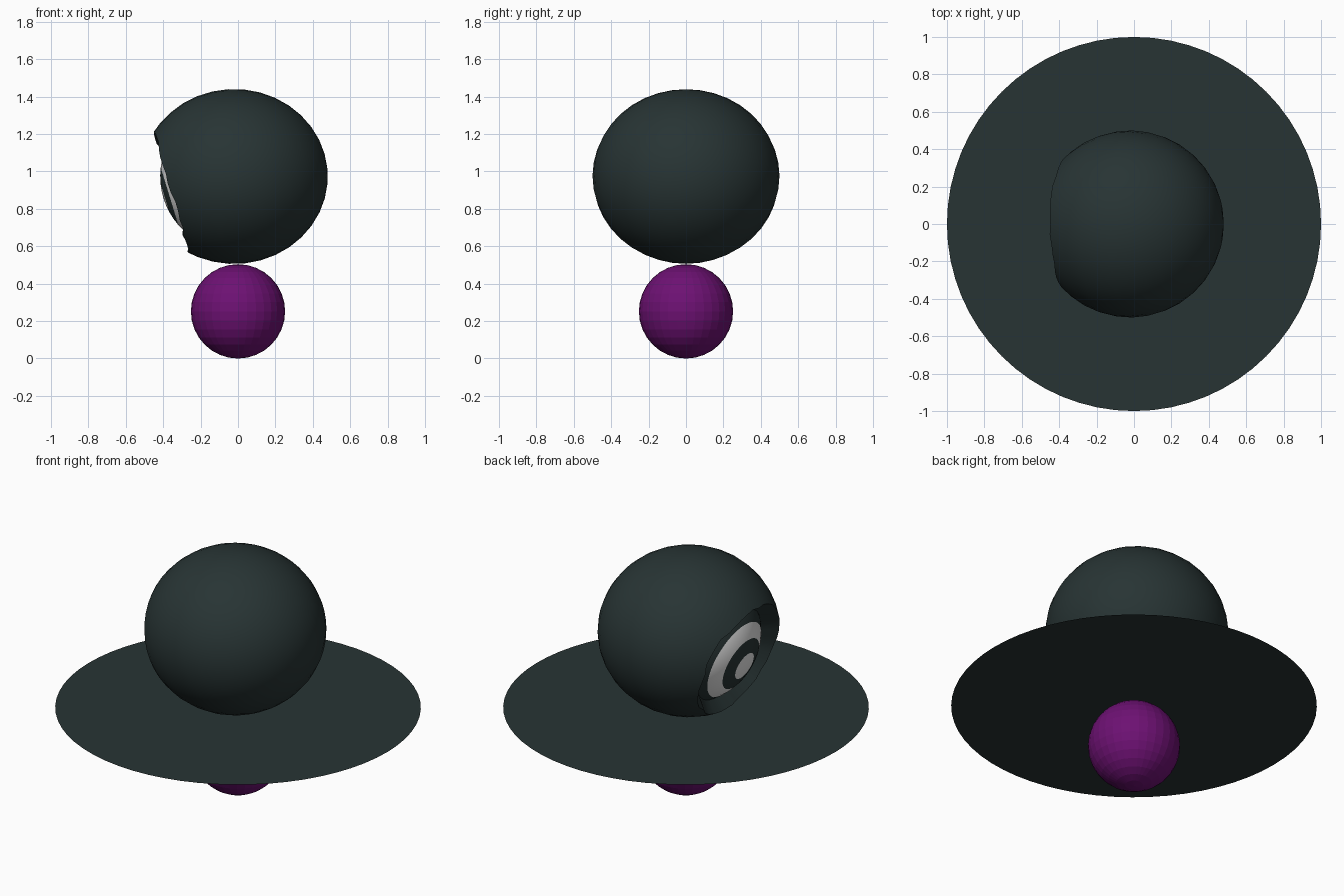
import bpy, bmesh, math, random
from mathutils import Vector, Matrix

if "Cube" in bpy.data.objects:
    bpy.data.objects.remove(bpy.data.objects["Cube"])

random.seed(4)


def material(name, rgb):
    m = bpy.data.materials.new(name)
    m.diffuse_color = (*rgb, 1)
    m.use_nodes = True
    m.node_tree.nodes["Principled BSDF"].inputs["Base Color"].default_value = m.diffuse_color
    return m


DARK = material("dark slate", (0.0205, 0.034, 0.034))
PURPLE = material("purple", (0.153, 0.0055, 0.171))
WHITE = material("white", (0.8, 0.8, 0.8))


def add(name, bm, mats, smooth=False):
    bmesh.ops.recalc_face_normals(bm, faces=bm.faces[:])
    me = bpy.data.meshes.new(name)
    bm.to_mesh(me)
    bm.free()
    for m in mats:
        me.materials.append(m)
    ob = bpy.data.objects.new(name, me)
    bpy.context.collection.objects.link(ob)
    if smooth:
        bpy.context.view_layer.objects.active = ob
        ob.select_set(True)
        bpy.ops.object.shade_smooth_by_angle(angle=math.radians(35))
        ob.select_set(False)
    return ob


def spin(profile, segs, jitter=None):
    """Revolve (radius, angle from +z in degrees) points; ring materials come third."""
    bm = bmesh.new()
    rings = []
    for k, (r, a, _) in enumerate(profile):
        if a < 0.01 or a > 179.99:
            rings.append([bm.verts.new((0, 0, r if a < 1 else -r))] * segs)
            continue
        ring = []
        for i in range(segs):
            t = 2 * math.pi * i / segs
            b = math.radians(a + (random.uniform(-1.3, 1.3) if k == jitter else 0))
            ring.append(bm.verts.new((r * math.sin(b) * math.cos(t),
                                      r * math.sin(b) * math.sin(t), r * math.cos(b))))
        rings.append(ring)
    for k in range(len(rings) - 1):
        for i in range(segs):
            j = (i + 1) % segs
            quad = [rings[k][i], rings[k][j], rings[k + 1][j], rings[k + 1][i]]
            f = bm.faces.new(list(dict.fromkeys(quad)))
            f.material_index = profile[k][2]
    return bm


def aim(degrees):
    """Turn local +z to the left, dipping below the horizon."""
    a = math.radians(degrees)
    return Vector((-math.cos(a), 0, -math.sin(a))).to_track_quat('Z', 'Y').to_matrix().to_4x4()


CENTRE = Matrix.Translation((-0.02, 0, 0.973))

# lower ball
bm = bmesh.new()
bmesh.ops.create_uvsphere(bm, u_segments=32, v_segments=16, radius=0.252,
                          matrix=Matrix.Translation((0, 0, 0.252)))
add("lower_ball", bm, [PURPLE])

# flat disc between the balls
bm = bmesh.new()
bmesh.ops.create_circle(bm, cap_ends=True, segments=64, radius=1.0,
                        matrix=Matrix.Translation((0, 0, 0.505)))
add("disc", bm, [DARK])

# upper shell: squashed ball with a ragged round opening and an inward wall
profile = [(0.385, 47, 0), (0.5, 46, 0)]
profile += [(0.5, 52 + (180 - 52) * i / 13, 0) for i in range(14)]
bm = spin(profile, 40, jitter=1)
bm.transform(CENTRE @ Matrix.Diagonal((1, 1, 0.935, 1)) @ aim(15))
add("upper_shell", bm, [DARK], smooth=True)

# eyeball inside, with painted pupil, iris and white ring
R = 0.396
angles = [(0, 1), (6, 1), (12, 0), (18, 0), (24, 1), (30.5, 1), (37, 0), (45, 0), (60, 0),
          (75, 0), (90, 0), (105, 0), (120, 0), (135, 0), (150, 0), (165, 0), (180, 0)]
bm = spin([(R, a, m) for a, m in angles], 40)
bm.transform(CENTRE @ aim(17))
add("eyeball", bm, [DARK, WHITE], smooth=True)
